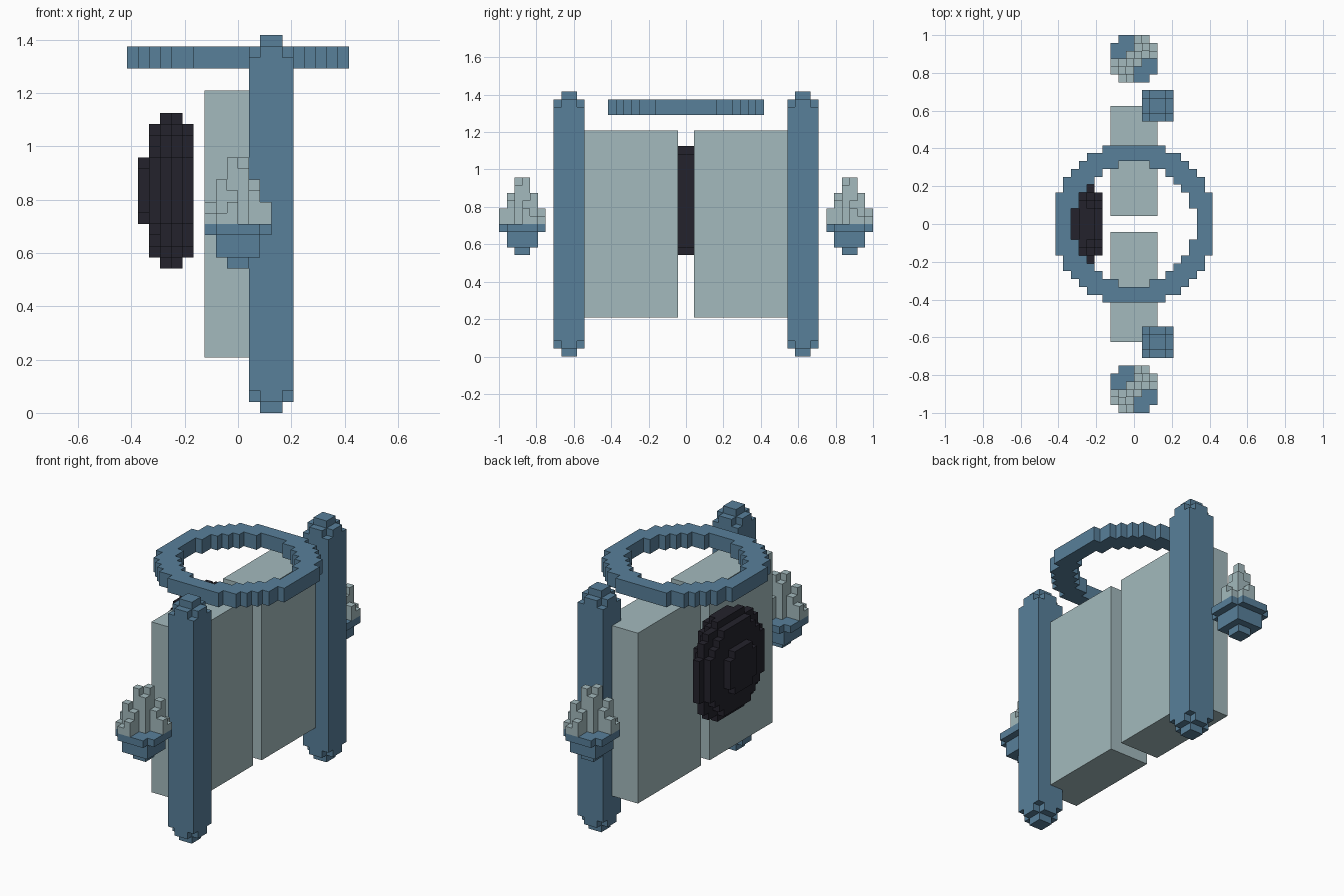
import bpy
import bmesh
from mathutils import Vector

U = 1 / 24  # size of one block

cube = bpy.data.objects.get("Cube")
if cube:
    bpy.data.objects.remove(cube, do_unlink=True)


def material(name, rgb):
    m = bpy.data.materials.new(name)
    m.use_nodes = True
    m.diffuse_color = (*rgb, 1)
    m.node_tree.nodes["Principled BSDF"].inputs["Base Color"].default_value = (*rgb, 1)
    return m


BLUE = material("steel blue", (0.098, 0.215, 0.323))
PALE = material("pale grey green", (0.367, 0.491, 0.509))
DARK = material("near black", (0.017, 0.016, 0.025))


def build(name, bm, mat):
    mesh = bpy.data.meshes.new(name)
    bm.to_mesh(mesh)
    bm.free()
    mesh.materials.append(mat)
    obj = bpy.data.objects.new(name, mesh)
    bpy.context.collection.objects.link(obj)
    return obj


def blocks(name, cells, mat):
    """Join unit blocks into one skin, keeping only the exposed sides."""
    cells = set(cells)
    bm = bmesh.new()
    for cell in cells:
        centre = Vector(cell) + Vector((0.5, 0.5, 0.5))
        for axis in range(3):
            for sign in (-1, 1):
                n = Vector((0, 0, 0))
                n[axis] = sign
                if tuple(int(a + b) for a, b in zip(cell, n)) in cells:
                    continue
                u = Vector((0, 0, 0))
                u[(axis + 1) % 3] = 0.5
                v = n.cross(u)
                corners = [u + v, v - u, -u - v, u - v]
                bm.faces.new([bm.verts.new((centre + n / 2 + c) * U) for c in corners])
    bmesh.ops.remove_doubles(bm, verts=bm.verts, dist=U / 100)
    # Merge flat areas so long walls are single faces
    bmesh.ops.dissolve_limit(bm, angle_limit=0.01, verts=bm.verts, edges=bm.edges)
    return build(name, bm, mat)


def box(name, lo, hi, mat):
    bm = bmesh.new()
    bmesh.ops.create_cube(bm, size=1)
    for v in bm.verts:
        v.co = [(lo[i] if v.co[i] < 0 else hi[i]) * U for i in range(3)]
    return build(name, bm, mat)


def disc(half_a, half_b, limit=1.06):
    """Block positions inside an ellipse centred on the origin."""
    return [(a, b) for a in range(-half_a, half_a) for b in range(-half_b, half_b)
            if ((a + 0.5) / half_a) ** 2 + ((b + 0.5) / half_b) ** 2 < limit]


# Halo ring
blocks("halo_ring", [(x, y, z) for x, y in disc(10, 10) for z in (31, 32)
                     if (x + 0.5) ** 2 + (y + 0.5) ** 2 > 59], BLUE)

# Oval back plate, one layer at a time from the outer boss inwards
layers = [(-9, 3, 3), (-8, 6, 6), (-7, 7, 7), (-6, 5, 7), (-5, 4, 6)]
blocks("back_plate", [(x, y, z + 20) for x, ry, rz in layers
                      for y, z in disc(ry, rz)], DARK)


def pillar(name, y0):
    cells = []
    for z in range(34):
        end = min(z, 33 - z)
        for x in range(-2, 2):
            for y in range(-2, 2):
                edge_x, edge_y = x in (-2, 1), y in (-2, 1)
                if (end == 0 and (edge_x or edge_y)) or (end == 1 and edge_x and edge_y):
                    continue
                cells.append((x + 3, y + y0, z))
    blocks(name, cells, BLUE)


def flame_height(x, y):
    """Tall in the middle, falling outwards over two opposite quadrants."""
    ring = max(abs(x + 0.5), abs(y + 0.5))
    same = (x >= 0) == (y >= 0)
    step = (x + y) % 2
    if ring < 1:
        return 6 if same else 5
    if not same:
        return 0
    return (4 if ring < 2 else 2) - step


def torch(name, y0):
    cup = []
    for z, r in ((13, 1), (14, 2), (15, 2), (16, 3)):
        cup += [(x, y + y0, z) for x, y in disc(r, r, 1.2)]
    blocks(name + "_cup", cup, BLUE)
    blocks(name + "_flame", [(x, y + y0, 17 + h) for x, y in disc(3, 3, 1.2)
                             for h in range(flame_height(x, y))], PALE)


# Paired panels, pillars and torches on both sides
for side, s in (("front", -1), ("back", 1)):
    near, far = sorted((s, s * 15))
    box(side + "_panel", (-3, near, 5), (3, far, 29), PALE)
    pillar(side + "_pillar", s * 15)
    torch(side + "_torch", s * 21)
